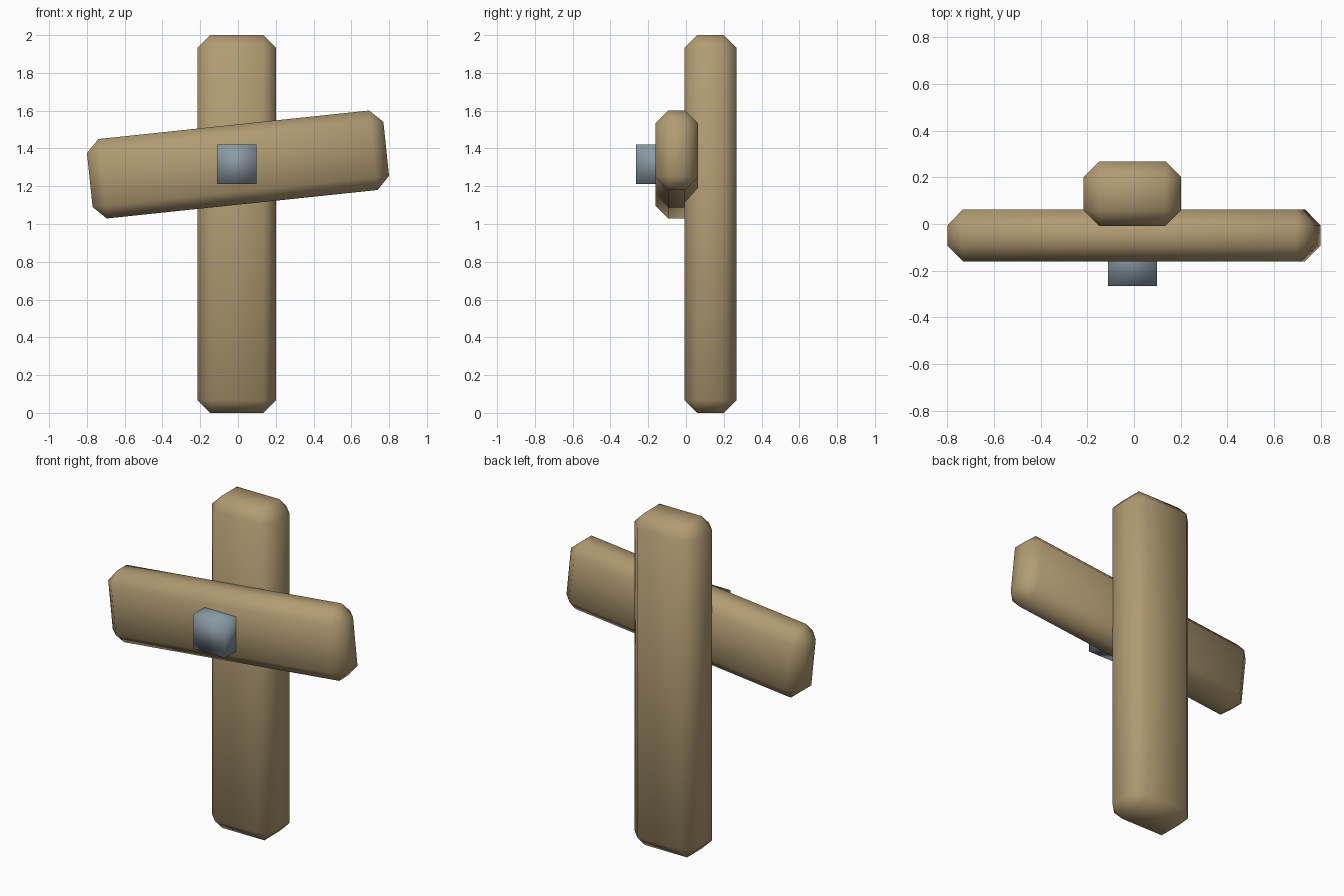
import bpy, math

if "Cube" in bpy.data.objects:
    bpy.data.objects.remove(bpy.data.objects["Cube"])


def material(name, rgb):
    m = bpy.data.materials.new(name)
    m.diffuse_color = (*rgb, 1.0)
    m.use_nodes = True
    m.node_tree.nodes["Principled BSDF"].inputs["Base Color"].default_value = m.diffuse_color
    return m


wood = material("tan wood", (0.44, 0.33, 0.17))
iron = material("blue grey iron", (0.25, 0.32, 0.37))


def block(name, center, size, mat, bevel=0.0, tilt=0.0):
    """Smooth-shaded box with an optional one-segment chamfer, tilted about y."""
    bpy.ops.mesh.primitive_cube_add(size=1, location=center)
    ob = bpy.context.object
    ob.name = name
    ob.scale = size
    bpy.ops.object.transform_apply(location=False, rotation=False, scale=True)
    ob.rotation_euler.y = -math.radians(tilt)
    if bevel:
        mod = ob.modifiers.new("chamfer", 'BEVEL')
        mod.width = bevel
        mod.segments = 1
        bpy.ops.object.modifier_apply(modifier=mod.name)
    bpy.ops.object.shade_smooth()
    ob.data.materials.append(mat)
    return ob


# Upright post
block("post", (-0.007, 0.13, 1.0), (0.417, 0.277, 2.0), wood, bevel=0.067)
# Tilted plank across the front of the post
block("crossbar", (0, -0.049, 1.315), (1.578, 0.224, 0.423), wood, bevel=0.068, tilt=6)
# Square peg head holding the plank
block("peg", (-0.006, -0.161, 1.316), (0.21, 0.21, 0.21), iron)
